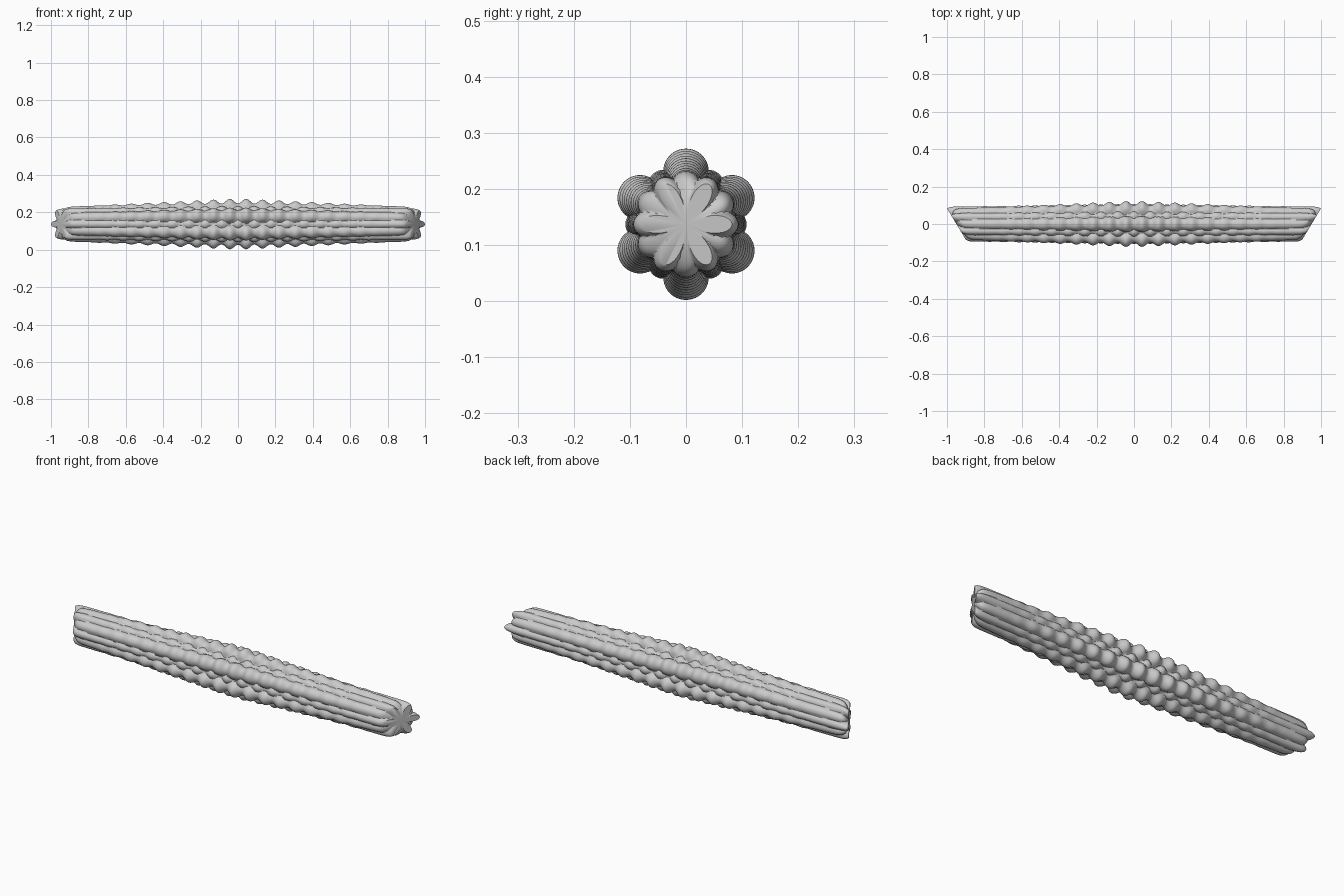
import bpy, bmesh, math

if "Cube" in bpy.data.objects:
    bpy.data.objects.remove(bpy.data.objects["Cube"])

NX, NA = 320, 144          # rings along the bar, points around it
HALF, CZ = 0.95, 0.137     # mean half length, axis height
MITRE = 0.6                # slope of the slanted ends
PITCH = 0.088              # spacing of the bumps


def radius(s, a):
    """Lobed section: six large beaded ribs between six slimmer ones."""
    u = abs(s) / HALF
    end = 1 - math.exp(-(HALF - abs(s)) / 0.014)      # quick rounding at the tips
    mid = max(0.0, 1 - u)
    amp = max(0.0, 1 - u / 0.85) ** 0.9
    wave = math.cos(2 * math.pi * s / PITCH)
    big = 0.03 + 0.062 * end + 0.032 * mid - 0.013 * amp * wave
    slim = 0.082 + 0.012 * end + 0.004 * mid + 0.010 * amp * wave
    p_big = 0.7 - 0.4 * end - 0.05 * mid
    p_slim = 0.9 - 0.5 * end - 0.05 * mid
    return max(big * abs(math.sin(3 * a)) ** p_big,
               slim * abs(math.cos(3 * a)) ** p_slim)


def place(bm, s, r, a):
    y = r * math.cos(a)
    x = s + math.copysign((abs(s) / HALF) ** 8, s) * MITRE * y
    return bm.verts.new((x, y, CZ + r * math.sin(a)))


bm = bmesh.new()

# Ribbed, beaded skin
rings = []
for i in range(NX + 1):
    s = HALF * math.sin(math.pi / 2 * (2 * i / NX - 1)) * 0.3 + HALF * (2 * i / NX - 1) * 0.7
    rings.append([place(bm, s, radius(s, 2 * math.pi * j / NA), 2 * math.pi * j / NA)
                  for j in range(NA)])
for r0, r1 in zip(rings, rings[1:]):
    for j in range(NA):
        k = (j + 1) % NA
        bm.faces.new((r0[j], r0[k], r1[k], r1[j]))

# Slanted petal-shaped end caps
for ring, s in ((rings[0], -HALF), (rings[-1], HALF)):
    c = bm.verts.new((s, 0, CZ))
    for j in range(NA):
        bm.faces.new((c, ring[j], ring[(j + 1) % NA]))

bmesh.ops.recalc_face_normals(bm, faces=bm.faces)
mesh = bpy.data.meshes.new("beaded_bar")
bm.to_mesh(mesh)
bm.free()
bar = bpy.data.objects.new("beaded_bar", mesh)
bpy.context.collection.objects.link(bar)
bpy.context.view_layer.objects.active = bar
bar.select_set(True)
bpy.ops.object.shade_smooth_by_angle(angle=math.radians(40))
